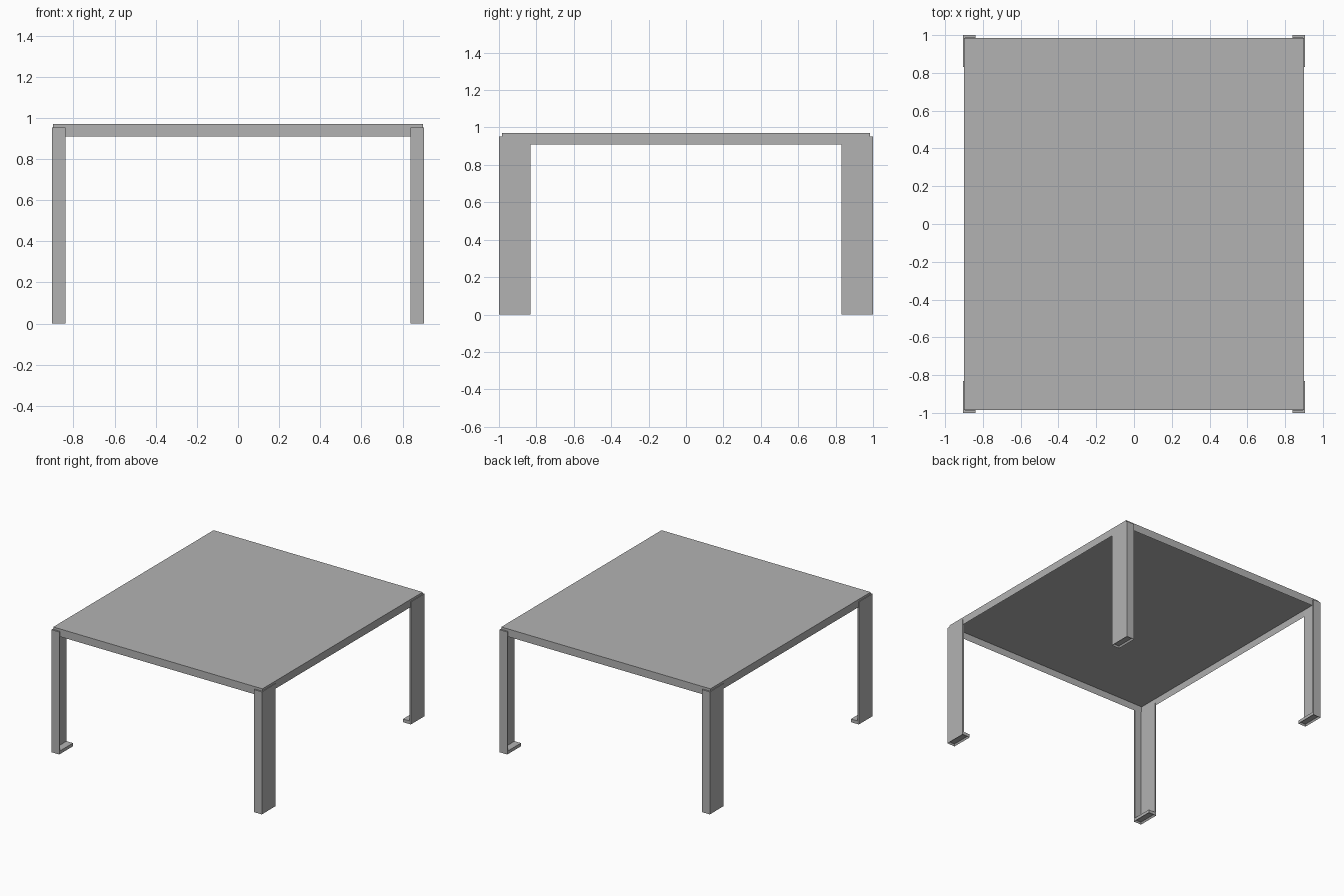
import bpy
import bmesh
from mathutils import Matrix, Vector

default = bpy.data.objects.get("Cube")
if default:
    bpy.data.objects.remove(default, do_unlink=True)

grey = bpy.data.materials.new("grey_metal")
grey.use_nodes = True
colour = (0.45, 0.45, 0.45, 1)
grey.diffuse_color = colour
grey.node_tree.nodes["Principled BSDF"].inputs["Base Color"].default_value = colour

HALF_X, HALF_Y = 0.905, 1.0        # outer faces of the legs
TOP_X, TOP_Y = 0.9, 0.985          # outer faces of the table top
APRON_Z, LEG_Z, TOP_Z = 0.91, 0.953, 0.97
LEG_W, LEG_D = 0.067, 0.168        # leg flange widths
SHEET = 0.012
FOOT_H = 0.025


def extrude(name, outline, z0, z1):
    """Vertical prism over a closed plan outline."""
    bm = bmesh.new()
    base = bm.faces.new([bm.verts.new((x, y, z0)) for x, y in outline])
    grown = bmesh.ops.extrude_face_region(bm, geom=[base])["geom"]
    verts = [v for v in grown if isinstance(v, bmesh.types.BMVert)]
    bmesh.ops.translate(bm, verts=verts, vec=(0, 0, z1 - z0))
    bmesh.ops.recalc_face_normals(bm, faces=bm.faces)
    mesh = bpy.data.meshes.new(name)
    bm.to_mesh(mesh)
    bm.free()
    mesh.materials.append(grey)
    obj = bpy.data.objects.new(name, mesh)
    bpy.context.collection.objects.link(obj)
    return obj


def tray(name, low, high, wall):
    """Box open at the bottom, with thin walls and lid."""
    bm = bmesh.new()
    low, high = Vector(low), Vector(high)
    size = high - low
    place = Matrix.Translation((low + high) / 2) @ Matrix.Diagonal((*size, 1))
    bmesh.ops.create_cube(bm, size=1, matrix=place)
    bottom = next(f for f in bm.faces if f.normal.z < -0.9)
    bmesh.ops.inset_region(bm, faces=[bottom], thickness=wall)
    bmesh.ops.translate(bm, verts=bottom.verts, vec=(0, 0, size.z - wall))
    bmesh.ops.recalc_face_normals(bm, faces=bm.faces)
    mesh = bpy.data.meshes.new(name)
    bm.to_mesh(mesh)
    bm.free()
    mesh.materials.append(grey)
    obj = bpy.data.objects.new(name, mesh)
    bpy.context.collection.objects.link(obj)
    return obj


# Table top with its folded apron
tray("table_top", (-TOP_X, -TOP_Y, APRON_Z), (TOP_X, TOP_Y, TOP_Z), SHEET)

# Four angle-section legs, each with a hollow foot
for side, sx in (("left", 1), ("right", -1)):
    for end, sy in (("front", -1), ("back", 1)):
        x0, x1 = HALF_X, HALF_X - LEG_W
        y0, y1 = HALF_Y, HALF_Y - LEG_D
        angle = [(x0, y0), (x0, y1), (x0 - SHEET, y1),
                 (x0 - SHEET, y0 - SHEET), (x1, y0 - SHEET), (x1, y0)]
        extrude(f"{end}_{side}_leg", [(sx * x, sy * y) for x, y in angle],
                FOOT_H, LEG_Z)
        xs = sorted((sx * x0, sx * x1))
        ys = sorted((sy * y0, sy * y1))
        tray(f"{end}_{side}_foot", (xs[0], ys[0], 0),
             (xs[1], ys[1], FOOT_H), SHEET)
